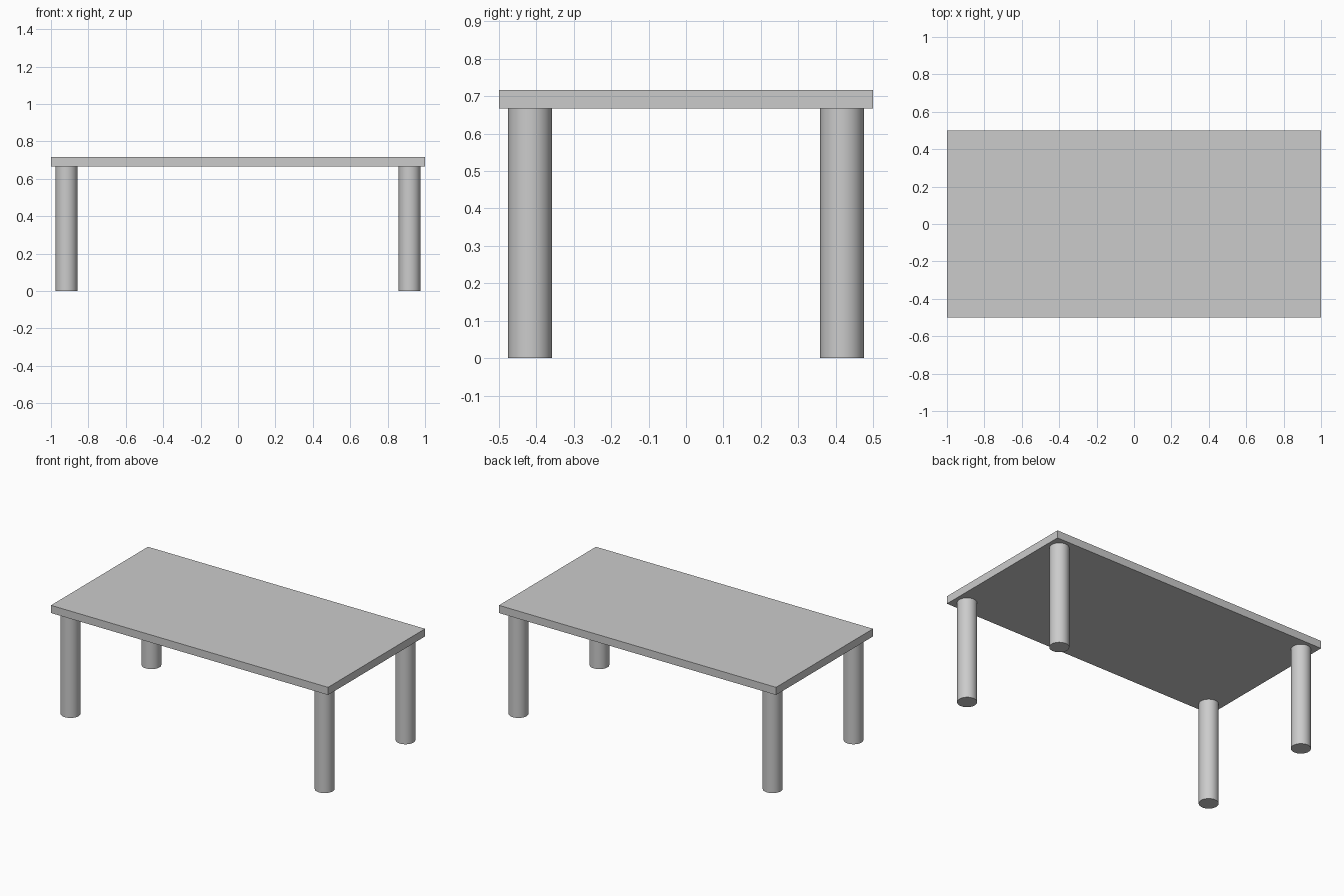
import bpy
import math

cube = bpy.data.objects.get("Cube")
if cube:
    bpy.data.objects.remove(cube, do_unlink=True)

LEG_HEIGHT, LEG_RADIUS = 0.667, 0.0583
TOP_THICKNESS = 0.05

# One plain grey for the whole table
grey = bpy.data.materials.new("light_grey")
grey.use_nodes = True
colour = (0.6, 0.6, 0.6, 1)
grey.diffuse_color = colour
grey.node_tree.nodes["Principled BSDF"].inputs["Base Color"].default_value = colour


def finish(name):
    obj = bpy.context.object
    obj.name = name
    obj.data.materials.append(grey)
    return obj


# Flat rectangular top
bpy.ops.mesh.primitive_cube_add(size=1, location=(0, 0, LEG_HEIGHT + TOP_THICKNESS / 2))
top = finish("table_top")
top.scale = (2, 1, TOP_THICKNESS)
bpy.ops.object.transform_apply(location=False, rotation=False, scale=True)

# Four round legs, set in from the corners
for side, x in (("left", 0.917), ("right", -0.917)):
    for end, y in (("front", -0.417), ("back", 0.417)):
        bpy.ops.mesh.primitive_cylinder_add(
            vertices=48, radius=LEG_RADIUS, depth=LEG_HEIGHT,
            location=(x, y, LEG_HEIGHT / 2))
        finish(f"{end}_{side}_leg")
        bpy.ops.object.shade_smooth_by_angle(angle=math.radians(30))
